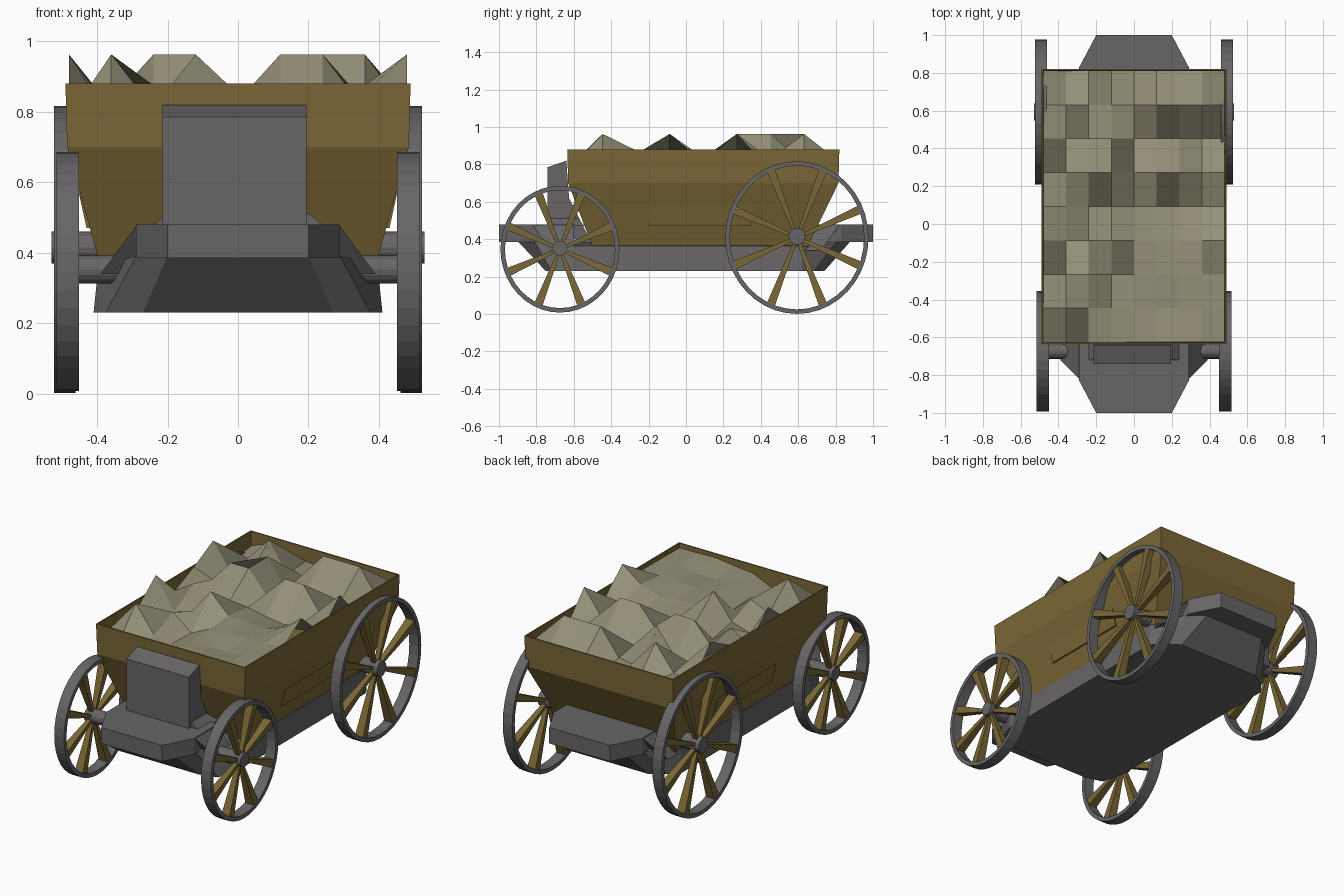
import bpy, bmesh, math, random
from mathutils import Vector

random.seed(4)
if "Cube" in bpy.data.objects:
    bpy.data.objects.remove(bpy.data.objects["Cube"], do_unlink=True)


def material(name, rgb):
    mat = bpy.data.materials.new(name)
    mat.use_nodes = True
    color = (*rgb, 1)
    mat.diffuse_color = color
    mat.node_tree.nodes["Principled BSDF"].inputs["Base Color"].default_value = color
    return mat


wood = material("brown wood", (.198, .137, .037))
iron = material("grey iron", (.136, .13, .133))
stone = material("pale stone", (.296, .279, .188))


def finish(name, bm, mat, fix_normals=True):
    if fix_normals:
        bmesh.ops.recalc_face_normals(bm, faces=bm.faces)
    mesh = bpy.data.meshes.new(name)
    bm.to_mesh(mesh)
    bm.free()
    mesh.materials.append(mat)
    obj = bpy.data.objects.new(name, mesh)
    bpy.context.collection.objects.link(obj)


def bridge(bm, low, high):
    for i in range(len(low)):
        j = (i + 1) % len(low)
        bm.faces.new((low[i], low[j], high[j], high[i]))


def loft(name, rings, mat, closed=False):
    """Skin a stack of equal-length rings, capped unless it closes on itself."""
    bm = bmesh.new()
    loops = [[bm.verts.new(p) for p in ring] for ring in rings]
    for low, high in zip(loops, loops[1:]):
        bridge(bm, low, high)
    if closed:
        bridge(bm, loops[-1], loops[0])
    else:
        bm.faces.new(loops[0])
        bm.faces.new(loops[-1])
    finish(name, bm, mat)


def mirrored(half):
    """Close a half outline, given on +x, across the centre plane."""
    return half + [(-x, y, z) for x, y, z in reversed(half)]


def rect(hx, y0, y1, z):
    return mirrored([(hx, y0, z), (hx, y1, z)])


def axle(name, y, z, radius, half, mat):
    rings = [[(x, y + radius * math.cos(a), z + radius * math.sin(a))
              for a in (math.tau * i / 16 for i in range(16))] for x in (-half, half)]
    loft(name, rings, mat)


# Open wooden tub: tapered lower part, upright rim, thin inner lip
wall = .008
loft("tub", [
    rect(.39, -.50, .65, .36),
    rect(.485, -.63, .815, .70),
    rect(.49, -.635, .82, .88),
    rect(.49 - wall, -.635 + wall, .82 - wall, .88),
    rect(.485 - wall, -.63 + wall, .815 - wall, .70),
], wood)

# Plank panels lying on the sloping sides
for side, label in ((1, "left"), (-1, "right")):
    loft(label + "_side_panel",
         [[(side * x, y, z) for x, y in ((.41, -.2), (outer, -.2), (outer, .35), (.41, .35))]
          for outer, z in ((.43, .47), (.453, .575))], wood)

# Chassis hull with tapered ends
loft("chassis", [
    mirrored([(.27, -.75, .23), (.375, -.72, .23), (.41, -.6, .23),
              (.41, .62, .23), (.36, .68, .23), (.27, .74, .23)]),
    mirrored([(.2, -.9, .39), (.29, -.81, .39), (.396, -.6, .365),
              (.396, .62, .365), (.29, .80, .39), (.2, .88, .39)]),
], iron)

# Footboards at both ends, with shoulders running down to the hull
for end, label in ((-1, "front"), (1, "rear")):
    outline = [(.2, end), (.29, end * .83), (.29, end * .6)]
    loft(label + "_footboard",
         [mirrored([(x, y, z) for x, y in outline]) for z in (.385, .48)], iron)
    slope = [[(.29, .82, .475), (.29, .6, .475)], [(.39, .72, .34), (.39, .6, .34)]]
    loft(label + "_shoulder",
         [mirrored([(x, end * y, z) for x, y, z in ring]) for ring in slope], iron)

# Driver's seat back resting against the tub
profile = [(-.74, .45), (-.74, .785), (-.64, .82), (-.625, .62), (-.58, .53), (-.5, .37)]
loft("seat_back", [[(x, y, z) for y, z in profile] for x in (-.215, .195)], iron)
loft("seat_base", [rect(.25, -.72, -.54, .47), rect(.2, -.72, -.58, .512)], iron)


# Spoked wheels
def wheel(name, x, y, z, ry, rz, width):
    def ring(inset, dx):
        return [(x + dx, y + (ry - inset) * math.cos(a), z + (rz - inset) * math.sin(a))
                for a in (math.tau * i / 40 for i in range(40))]
    h = width / 2
    loft(name + "_rim", [ring(0, -h), ring(0, h), ring(.024, h), ring(.024, -h)],
         iron, closed=True)
    bm = bmesh.new()
    for k in range(8):
        a = math.tau * (k + .5) / 8
        tip = Vector((0, (ry - .015) * math.cos(a), (rz - .015) * math.sin(a)))
        across = Vector((0, -math.sin(a), math.cos(a)))
        ends = []
        for centre, w, d in ((tip * .08, .008, .012), (tip, .023, .027)):
            ends.append([bm.verts.new(Vector((x + sx * d, y, z)) + centre + across * sw * w)
                         for sx, sw in ((-1, -1), (1, -1), (1, 1), (-1, 1))])
        bridge(bm, *ends)
        for cap in ends:
            bm.faces.new(cap)
    finish(name + "_spokes", bm, wood)


for side, label in ((1, "left"), (-1, "right")):
    wheel("front_" + label + "_wheel", side * .483, -.674, .347, .318, .339, .064)
    wheel("rear_" + label + "_wheel", side * .492, .593, .409, .383, .408, .062)
axle("front_axle", -.674, .352, .04, .515, iron)
axle("rear_axle", .593, .415, .045, .53, iron)

# Rubble load: a coarse grid of peaks and hollows
peaks = {(0, 6), (0, 3), (3, 3), (8, 3), (1, 1), (2, 5), (3, 5), (3, 6),
         (5, 5), (6, 5), (8, 5), (2, 7), (5, 7), (6, 7), (7, 7)}
bumps = {(0, 5), (2, 2), (1, 4), (7, 3)}
bm = bmesh.new()
bmesh.ops.create_grid(bm, x_segments=8, y_segments=8, size=1)
for v in bm.verts:
    col, row = round((v.co.x + 1) * 4), round((v.co.y + 1) * 4)
    if (col, row) in peaks:
        height = .963
    elif (col, row) in bumps:
        height = .875
    elif col > 3 and row < 4:
        height = random.uniform(.83, .86)
    else:
        height = random.uniform(.77, .84)
    v.co = (v.co.x * .48, .0925 + v.co.y * .718, height)
finish("rubble_load", bm, stone, fix_normals=False)
